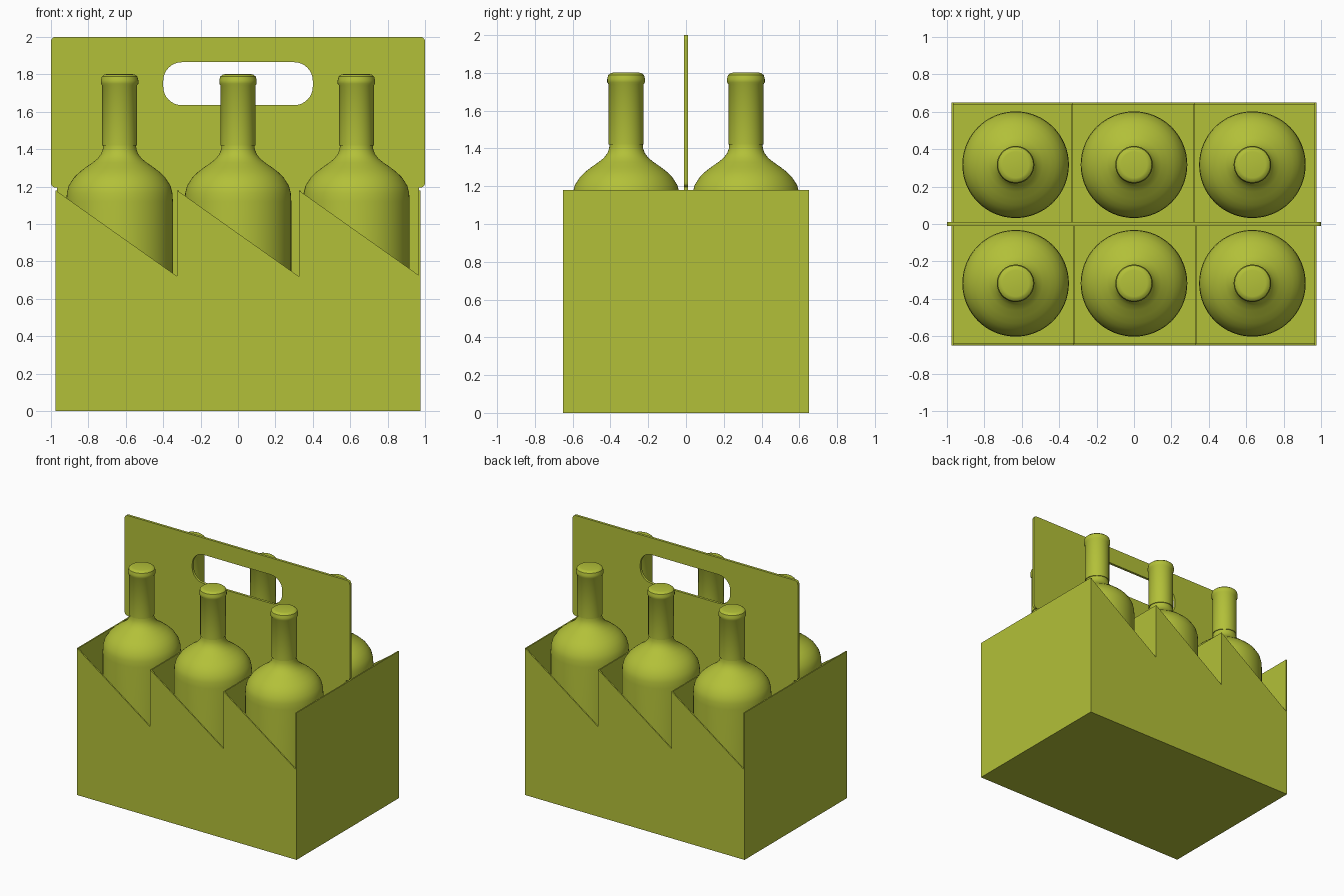
import bpy, bmesh
from math import sin, cos, pi, radians

if "Cube" in bpy.data.objects:
    bpy.data.objects.remove(bpy.data.objects["Cube"])

card = bpy.data.materials.new("olive")
card.diffuse_color = (0.45, 0.53, 0.04, 1)
card.use_nodes = True
card.node_tree.nodes["Principled BSDF"].inputs["Base Color"].default_value = card.diffuse_color


def finish(name, bm):
    bmesh.ops.recalc_face_normals(bm, faces=bm.faces)
    me = bpy.data.meshes.new(name)
    bm.to_mesh(me)
    bm.free()
    me.materials.append(card)
    ob = bpy.data.objects.new(name, me)
    bpy.context.collection.objects.link(ob)
    return ob


def box(name, x0, x1, y0, y1, z0, z1):
    bm = bmesh.new()
    bmesh.ops.create_cube(bm, size=1)
    for v in bm.verts:
        v.co = ((x0 + x1) / 2 + v.co.x * (x1 - x0),
                (y0 + y1) / 2 + v.co.y * (y1 - y0),
                (z0 + z1) / 2 + v.co.z * (z1 - z0))
    return finish(name, bm)


def plate(name, loops, y, t):
    """Sheet in the xz plane from an outline plus optional holes, y to y + t."""
    bm = bmesh.new()
    for loop in loops:
        vs = [bm.verts.new((x, y, z)) for x, z in loop]
        for a, b in zip(vs, vs[1:] + vs[:1]):
            bm.edges.new((a, b))
    bmesh.ops.triangle_fill(bm, edges=bm.edges[:], use_beauty=True, normal=(0, -1, 0))
    ext = bmesh.ops.extrude_face_region(bm, geom=bm.faces[:], use_keep_orig=True)
    moved = [g for g in ext["geom"] if isinstance(g, bmesh.types.BMVert)]
    bmesh.ops.translate(bm, verts=moved, vec=(0, t, 0))
    return finish(name, bm)


def rounded(x0, x1, z0, z1, r, n=8):
    corners = [(x1 - r, z1 - r), (x0 + r, z1 - r), (x0 + r, z0 + r), (x1 - r, z0 + r)]
    return [(cx + r * cos((q + i / n) * pi / 2), cz + r * sin((q + i / n) * pi / 2))
            for q, (cx, cz) in enumerate(corners) for i in range(n + 1)]


W, D, H, LOW, T = 0.975, 0.65, 1.18, 0.72, 0.01
S = W / 3

# Carrier floor and end walls
box("floor", -W, W, -D, D, 0, T)
for side, x in (("left", -W), ("right", W - T)):
    box(side + "_wall", x, x + T, -D, D, 0, H)

# Sawtooth front and back walls, the back turned half round
saw = [(-W, 0), (W, 0), (W, LOW)]
for x in (S, -S, -W):
    saw += [(x, H), (x, LOW)]
saw.pop()
plate("front_wall", [saw], -D, T)
back = plate("back_wall", [saw], -D, T)
back.rotation_euler.z = pi

# Cross dividers
for i, x in enumerate((-S, S)):
    box(f"front_divider_{i}", x, x + T, -D + T, -T, T, H)
    box(f"back_divider_{i}", x - T, x, T, D - T, T, H)

# Centre divider and handle panel with grip hole
box("centre_divider", -0.967, 0.967, -T, T, T, 1.21)
plate("handle", [rounded(-1, 1, 1.195, 2, 0.025, 5),
                 rounded(-0.4, 0.4, 1.635, 1.865, 0.1)], -T, 2 * T)

# Bottles: one turned profile, six copies
profile = [(0, 0.012), (0.265, 0.012), (0.285, 0.032), (0.285, 1.12), (0.282, 1.165),
           (0.272, 1.205), (0.243, 1.25), (0.215, 1.277), (0.183, 1.302), (0.145, 1.328),
           (0.118, 1.35), (0.099, 1.375), (0.09, 1.4), (0.088, 1.42), (0.093, 1.421),
           (0.093, 1.74), (0.1, 1.75), (0.1, 1.768), (0.095, 1.788), (0.083, 1.798),
           (0.07, 1.801), (0, 1.801)]
bm = bmesh.new()
vs = [bm.verts.new((r, 0, z)) for r, z in profile]
es = [bm.edges.new(p) for p in zip(vs, vs[1:])]
bmesh.ops.spin(bm, geom=vs + es, cent=(0, 0, 0), axis=(0, 0, 1), angle=2 * pi, steps=64)
bmesh.ops.remove_doubles(bm, verts=bm.verts[:], dist=0.0005)
bottle = finish("bottle", bm)
bpy.context.view_layer.objects.active = bottle
bottle.select_set(True)
bpy.ops.object.shade_smooth_by_angle(angle=radians(35))
spots = [(x, y) for y in (-0.317, 0.317) for x in (-0.633, 0, 0.633)]
bottle.location = (*spots[0], 0)
for x, y in spots[1:]:
    twin = bottle.copy()
    twin.location = (x, y, 0)
    bpy.context.collection.objects.link(twin)
